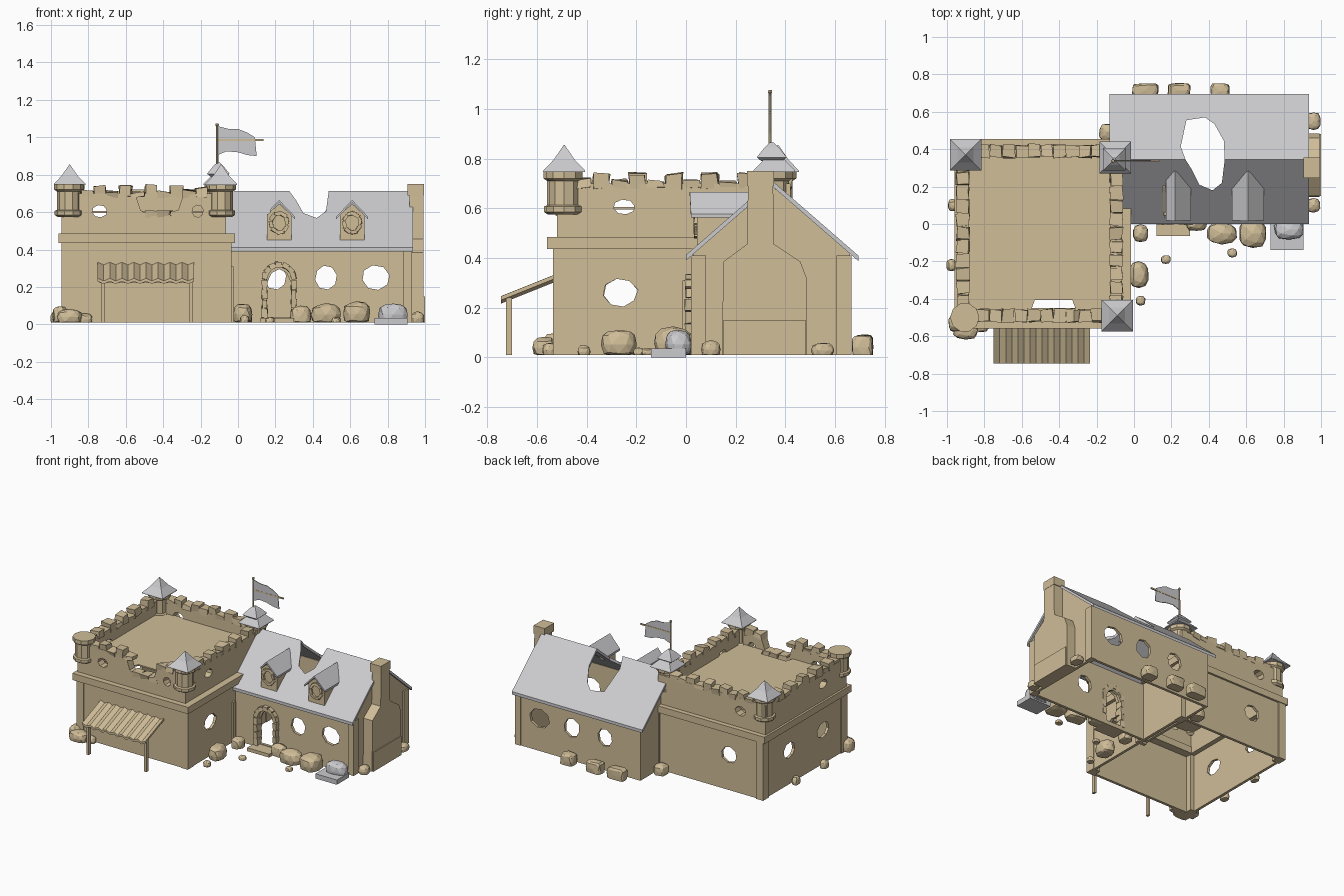
import bpy, bmesh, math, random
from mathutils import Vector, Matrix
from mathutils.geometry import tessellate_polygon

if "Cube" in bpy.data.objects:
    bpy.data.objects.remove(bpy.data.objects["Cube"])

random.seed(4)
B = 0.01  # ground level of the walls


def material(name, rgb):
    m = bpy.data.materials.new(name)
    m.diffuse_color = (*rgb, 1)
    m.use_nodes = True
    m.node_tree.nodes["Principled BSDF"].inputs["Base Color"].default_value = m.diffuse_color
    return m


TAN = material("tan stone", (0.63, 0.51, 0.315))
GREY = material("grey slate", (0.60, 0.60, 0.62))


def finish(name, bm, mat):
    bmesh.ops.recalc_face_normals(bm, faces=bm.faces)
    me = bpy.data.meshes.new(name)
    bm.to_mesh(me)
    bm.free()
    me.materials.append(mat)
    ob = bpy.data.objects.new(name, me)
    bpy.context.collection.objects.link(ob)
    return ob


def add_box(bm, c, s, rot=None, jitter=0.0):
    m = Matrix.Translation(c) @ (rot or Matrix.Identity(4)) @ Matrix.Diagonal((*s, 1))
    vs = bmesh.ops.create_cube(bm, size=1, matrix=m)["verts"]
    for v in vs:
        v.co += Vector([random.uniform(-jitter, jitter) for _ in range(3)])


def box(name, lo, hi, mat=TAN):
    bm = bmesh.new()
    lo, hi = Vector(lo), Vector(hi)
    add_box(bm, (lo + hi) / 2, hi - lo)
    return finish(name, bm, mat)


def panel(name, loops, origin, U, V, T, mat=TAN):
    """Flat outline with holes in (u, v), thickened by vector T."""
    origin, U, V, T = map(Vector, (origin, U, V, T))
    tris = tessellate_polygon([[Vector((u, v, 0)) for u, v in l] for l in loops])
    bm = bmesh.new()
    flat = [p for l in loops for p in l]
    a = [bm.verts.new(origin + U * u + V * v) for u, v in flat]
    b = [bm.verts.new(w.co + T) for w in a]
    for t in tris:
        bm.faces.new([a[i] for i in t])
        bm.faces.new([b[i] for i in reversed(t)])
    k = 0
    for l in loops:
        n = len(l)
        for i in range(n):
            p, q = k + i, k + (i + 1) % n
            bm.faces.new((a[p], a[q], b[q], b[p]))
        k += n
    return finish(name, bm, mat)


def hole(cx, cz, rx, rz, n=8):
    return [(cx + rx * math.cos(i * math.tau / n + 0.2) * random.uniform(.92, 1.06),
             cz + rz * math.sin(i * math.tau / n + 0.2)) for i in range(n)]


def rect(a, b, c, d):
    return [(a, c), (b, c), (b, d), (a, d)]


def lathe(name, x, y, profile, sides, mat, turn=0.0):
    bm = bmesh.new()
    rings = [[bm.verts.new((x + r * math.cos(turn + i * math.tau / sides),
                            y + r * math.sin(turn + i * math.tau / sides), z))
              for i in range(sides)] for r, z in profile]
    for p, q in zip(rings, rings[1:]):
        for i in range(sides):
            j = (i + 1) % sides
            bm.faces.new((p[i], p[j], q[j], q[i]))
    bm.faces.new(rings[0])
    bm.faces.new(rings[-1])
    return finish(name, bm, mat)


def rock(name, x, y, rx, ry, h, mat=TAN, power=0.75):
    """Boulder; a lower power makes it blockier."""
    bm = bmesh.new()
    bmesh.ops.create_icosphere(bm, subdivisions=2, radius=1)
    for v in bm.verts:
        p = Vector([math.copysign(abs(c) ** power, c) for c in v.co]) * random.uniform(.9, 1.0)
        v.co = Vector((x + p.x * rx, y + p.y * ry, max(B, h * (0.45 + 0.55 * p.z))))
    return finish(name, bm, mat)


X, Y, Z = (1, 0, 0), (0, 1, 0), (0, 0, 1)

# keep: lower walls with ragged window holes
panel("keep_front_wall", [rect(-.935, -.035, B, .46)], (0, -.53, 0), X, Z, (0, .02, 0))
panel("keep_back_wall", [rect(-.935, -.045, B, .46), hole(-.66, .27, .065, .06)],
      (0, .44, 0), X, Z, (0, -.02, 0))
panel("keep_left_wall", [rect(-.53, .44, B, .46), hole(-.265, .26, .07, .057),
                         hole(.13, .26, .065, .057)], (-.935, 0, 0), Y, Z, (.02, 0, 0))
panel("keep_right_wall", [rect(-.53, .44, B, .46), hole(-.265, .26, .07, .057)],
      (-.04, 0, 0), Y, Z, (-.02, 0, 0))
for i, (x, y) in enumerate([(-.915, -.5), (-.915, .415), (-.065, -.5), (-.065, .415)]):
    box(f"keep_corner_pillar_{i}", (x - .03, y - .035, B), (x + .03, y + .035, .44))
box("keep_side_post", (-.1, -.015, B), (-.025, .01, .31))

# keep: ledge, and roof deck notched behind the broken parapet
for n, lo, hi in [("front", (-.96, -.56, .435), (-.015, -.45, .485)),
                  ("back", (-.96, .36, .435), (-.015, .455, .485)),
                  ("left", (-.96, -.45, .435), (-.88, .36, .485)),
                  ("right", (-.12, -.45, .435), (-.015, .36, .485))]:
    box("keep_ledge_" + n, lo, hi)
panel("keep_deck", [[(-.89, -.46), (-.55, -.46), (-.53, -.405), (-.33, -.405), (-.31, -.46),
                     (-.11, -.46), (-.11, .37), (-.89, .37)]],
      (0, 0, .605), X, Y, (0, 0, -.01))

# keep: parapets, the front one with a broken gap
gap = [(-.94, .48), (-.07, .48), (-.07, .7), (-.29, .7), (-.32, .61), (-.38, .58),
       (-.47, .58), (-.52, .61), (-.55, .7), (-.94, .7)]
panel("parapet_front", [gap, hole(-.74, .605, .04, .033), hole(-.215, .605, .03, .033)],
      (0, -.52, 0), X, Z, (0, .06, 0))
panel("parapet_back", [rect(-.94, -.07, .48, .7), hole(-.74, .605, .045, .035)],
      (0, .42, 0), X, Z, (0, -.06, 0))
for n, x in (("left", -.945), ("right", -.125)):
    panel("parapet_" + n, [rect(-.52, .42, .48, .7), hole(-.25, .605, .045, .03)],
          (x, 0, 0), Y, Z, (.06, 0, 0))


# keep: uneven battlement stones along each parapet
def battlement(name, a, b):
    a, b = Vector(a), Vector(b)
    d = b - a
    n = round(d.length / .07)
    bm = bmesh.new()
    for i in range(n):
        p = a + d * ((i + .5) / n)
        low = "front" in name and -.53 < p.x < -.31
        h = .03 if low else (.055 if i % 2 else .03) + random.uniform(-.005, .01)
        zb = .575 if low else .68
        add_box(bm, (p.x, p.y, zb + h / 2), (.066, .066, h), None, .007)
    finish(name, bm, TAN)


battlement("battlement_front", (-.84, -.49), (-.16, -.49))
battlement("battlement_back", (-.84, .39), (-.16, .39))
battlement("battlement_left", (-.915, -.45), (-.915, .35))
battlement("battlement_right", (-.095, -.45), (-.095, .35))

# turrets: three roofed, the front left one bare
for n, x, y in [("front_left", -.905, -.5), ("front_right", -.09, -.49),
                ("back_left", -.9, .37), ("back_right", -.1, .355)]:
    lathe("turret_" + n, x, y, [(.06, .575), (.075, .585), (.075, .607), (.062, .612),
          (.062, .71), (.078, .72), (.078, .75)], 10, TAN)
    if n != "front_left":
        lathe("turret_roof_" + n, x, y, [(.12, .745), (.118, .752), (.06, .795), (.002, .855)],
              4, GREY, math.pi / 4)
lathe("lookout_cap", -.105, .345, [(.06, .79), (.085, .805), (.04, .845), (.01, .865)],
      4, GREY, math.pi / 4)

# flag on its pole
lathe("flag_pole", -.112, .338, [(.007, .84), (.006, 1.06), (.01, 1.065), (.008, 1.075)], 6, TAN)
box("flag_crossbar", (-.115, .334, .98), (.135, .342, .99))
panel("flag", [[(-.11, .905), (-.06, .925), (0, .92), (.05, .905), (.1, .9), (.095, .95),
                (.09, 1.0), (.05, 1.025), (0, 1.045), (-.05, 1.045), (-.11, 1.06)]],
      (0, .335, 0), X, Z, (0, .005, 0), GREY)

# awning of folded boards on two posts
for i in range(16):
    w, s = .515 / 16, 1 if i % 2 else -1
    panel(f"awning_board_{i}", [rect(0, w, 0, 1)], (-.75 + i * w, -.525, .334 - .007 * (s + 1)),
          (1, 0, s * .43), (0, -.22, -.088), (0, 0, -.016))
for n, x in (("left", -.72), ("right", -.25)):
    box("awning_post_" + n, (x - .009, -.725, B), (x + .009, -.7, .24))
box("awning_beam", (-.74, -.725, .222), (-.24, -.705, .238))

# house walls
door = [(.155, .04), (.285, .04), (.285, .22), (.26, .275), (.22, .295), (.18, .275), (.155, .22)]
panel("house_front_wall", [rect(-.09, .92, B, .43), door, hole(.47, .25, .06, .065),
      hole(.735, .25, .075, .067)], (0, .03, 0), X, Z, (0, .02, 0))
panel("house_back_wall", [rect(-.09, .92, B, .43), hole(.2, .25, .06, .065),
      hole(.47, .25, .065, .07), hole(.735, .25, .08, .07)], (0, .66, 0), X, Z, (0, -.02, 0))
gable = [(.03, B), (.66, B), (.66, .42), (.345, .69), (.03, .42)]
for n, x in (("left", -.09), ("right", .9)):
    panel("house_gable_" + n, [gable], (x, 0, 0), Y, Z, (.02, 0, 0))
for n, y in (("front", .05), ("back", .635)):
    box("house_corner_post_" + n, (.885, y - .03, B), (.93, y + .03, .41))

# house roof slopes, with a hole torn through the ridge
S = .3 / .345
panel("roof_front", [[(-.13, 0), (.935, 0), (.935, .345), (.485, .345), (.47, .22), (.42, .18),
      (.35, .21), (.31, .29), (.275, .345), (-.13, .345)]],
      (0, 0, .412), X, (0, 1, S), (0, 0, -.022), GREY)
panel("roof_back", [[(-.13, 0), (.935, 0), (.935, .35), (.485, .35), (.48, .25), (.43, .16),
      (.38, .125), (.28, .14), (.25, .28), (.275, .35), (-.13, .35)]],
      (0, .695, .408), X, (0, -1, S), (0, 0, -.022), GREY)

# dormers
for i, (x, left) in enumerate([(.22, .05), (.61, .085)]):
    face = [(-.065, .45), (.065, .45), (.065, .585), (0, .645), (-.065, .585)]
    panel(f"dormer_front_{i}", [face], (x, .045, 0), X, Z, (0, .02, 0))
    bm = bmesh.new()
    for k in range(8):
        a = k * math.tau / 8 + .2
        add_box(bm, (x + .042 * math.cos(a), .043, .543 + .05 * math.sin(a)), (.02, .02, .036),
                Matrix.Rotation(-a, 4, "Y"), .003)
    finish(f"dormer_window_stones_{i}", bm, TAN)
    for s in (-1, 1):
        panel(f"dormer_cheek_{i}_{s}", [[(.045, .43), (.22, .59), (.045, .59)]],
              (x + s * .055, 0, 0), Y, Z, (s * .01, 0, 0))
        w = left if s < 0 else .085
        panel(f"dormer_roof_{i}_{s}", [[(0, .015), (w, .02), (w, .29 - w * .9), (0, .285)]],
              (x, 0, .665), (s, 0, -1.05), Y, (0, 0, -.014), GREY)

# stone door arch and step
bm = bmesh.new()
for s in (-1, 1):
    for k in range(4):
        add_box(bm, (.22 + s * .078, .025, .06 + k * .05), (.03, .055, .046), None, .004)
for k in range(7):
    a = math.pi * (k + .5) / 7
    add_box(bm, (.22 + .078 * math.cos(a), .025, .24 + .08 * math.sin(a)), (.03, .055, .036),
            Matrix.Rotation(-a, 4, "Y"), .003)
finish("door_arch", bm, TAN)
box("door_step", (.12, -.065, B), (.3, .03, .035))

# chimney on the right end
panel("chimney", [[(.145, B), (.485, B), (.485, .32), (.46, .385), (.355, .455), (.35, .71),
      (.25, .71), (.245, .455), (.15, .385)]], (.918, 0, 0), Y, Z, (.075, 0, 0))
box("chimney_face", (.985, .15, B), (1.0, .48, .15))
box("chimney_cap", (.905, .245, .69), (.995, .355, .75))

# boulders around the walls
rocks = [(.035, -.05, .045, .05, .09), (.025, -.27, .055, .075, .115), (.035, -.41, .027, .027, .05),
         (.17, -.19, .027, .025, .04), (.47, -.05, .085, .06, .115), (.635, -.05, .078, .085, .125),
         (.525, -.155, .027, .025, .04), (.335, .0, .06, .04, .1),
         (-.975, -.22, .03, .035, .07), (-.9, -.57, .07, .05, .085), (-.95, -.53, .045, .05, .1),
         (-.82, -.55, .045, .03, .06), (-.97, .1, .025, .035, .07), (-.14, .49, .05, .05, .09),
         (.96, .1, .038, .04, .07), (.96, .55, .04, .05, .06)]
for i, r in enumerate(rocks):
    rock(f"boulder_{i}", *r)
for i, r in enumerate([(.06, .715, .075, .04, .095), (.24, .715, .065, .04, .095),
                       (.46, .71, .055, .045, .09)]):
    rock(f"back_block_{i}", *r, power=.45)
rock("grey_boulder", .83, -.03, .085, .055, .115, GREY)
box("grey_slab", (.73, -.14, 0), (.905, 0, .035), GREY)
